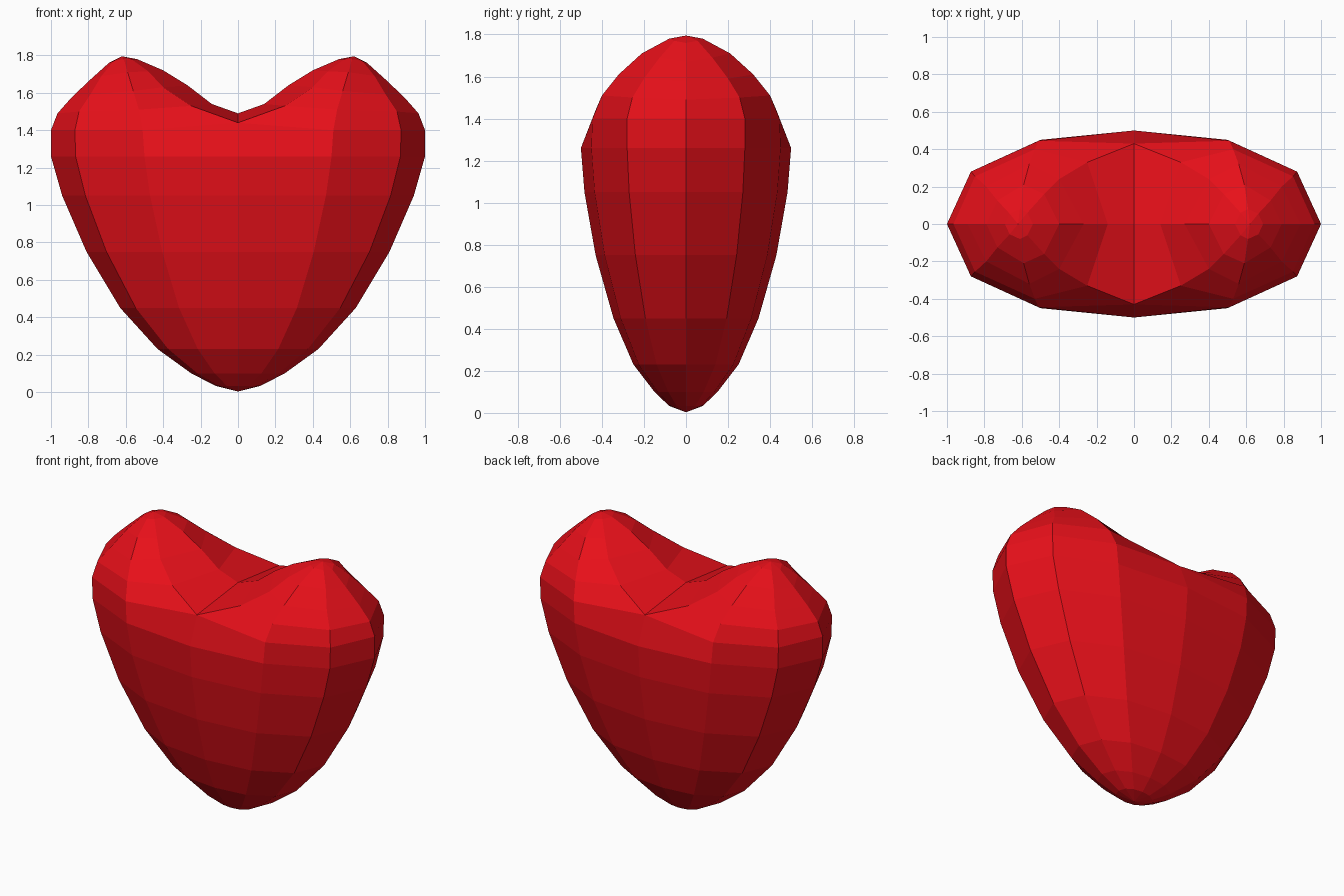
import bpy

if "Cube" in bpy.data.objects:
    bpy.data.objects.remove(bpy.data.objects["Cube"])

# Body rings: (height, half width, half depth), bottom to widest ring
BODY = [(0.033, 0.12, 0.08), (0.10, 0.25, 0.15), (0.23, 0.43, 0.25), (0.45, 0.63, 0.345),
        (0.75, 0.81, 0.43), (1.05, 0.94, 0.483), (1.26, 1.0, 0.5)]
# Unit cross-section of one quarter, front centre to right side
QUARTER = [(0, 1), (0.5, 0.9), (0.868, 0.56), (1, 0)]

# Lobe ribs running up to the peak: (x, depth, z)
PEAK = (0.62, 0, 1.795)
RIBS = [
    [(0, 0, 1.49), (0.14, 0, 1.54), (0.27, 0, 1.64), (0.40, 0, 1.72), (0.54, 0, 1.78)],
    [(0, 0.43, 1.44), (0.25, 0.33, 1.53), (0.40, 0.24, 1.63), (0.48, 0.16, 1.715), (0.57, 0.06, 1.78)],
    [(0.51, 0.445, 1.40), (0.53, 0.40, 1.51), (0.56, 0.32, 1.61), (0.59, 0.21, 1.71), (0.61, 0.08, 1.78)],
    [(0.872, 0.28, 1.40), (0.85, 0.255, 1.50), (0.79, 0.20, 1.59), (0.73, 0.125, 1.69), (0.665, 0.055, 1.77)],
    [(1.0, 0, 1.40), (0.965, 0, 1.49), (0.89, 0, 1.575), (0.79, 0, 1.67), (0.69, 0, 1.76)],
]

verts, faces = [], []


def add(x, depth, z):
    verts.append((x, -depth, z))
    return len(verts) - 1


def bridge(low, high):
    for i in range(len(low) - 1):
        faces.append((low[i], low[i + 1], high[i + 1], high[i]))


# Rings of the lower body and of the lobe
tip = add(0, 0, 0.003)
body = [[add(cx * w, cy * d, z) for cx, cy in QUARTER] for z, w, d in BODY]
lobe = [[add(*rib[k]) for rib in RIBS] for k in range(5)]
peak = add(*PEAK)

# Skin one quarter of the heart
for i in range(3):
    faces.append((tip, body[0][i + 1], body[0][i]))
for low, high in zip(body, body[1:]):
    bridge(low, high)
bridge(body[-1], lobe[0][1:])
for low, high in zip(lobe, lobe[1:]):
    bridge(low, high)
for i in range(4):
    faces.append((lobe[-1][i], lobe[-1][i + 1], peak))

mesh = bpy.data.meshes.new("heart")
mesh.from_pydata(verts, [], faces)
heart = bpy.data.objects.new("heart", mesh)
bpy.context.collection.objects.link(heart)

# Mirror the quarter left-right and front-back
mirror = heart.modifiers.new("mirror", 'MIRROR')
mirror.use_axis = (True, True, False)
mirror.use_clip = True
mirror.merge_threshold = 0.001

# Red colour
red = bpy.data.materials.new("red")
red.diffuse_color = (0.8, 0.005, 0.01, 1)
red.use_nodes = True
red.node_tree.nodes["Principled BSDF"].inputs["Base Color"].default_value = red.diffuse_color
mesh.materials.append(red)
